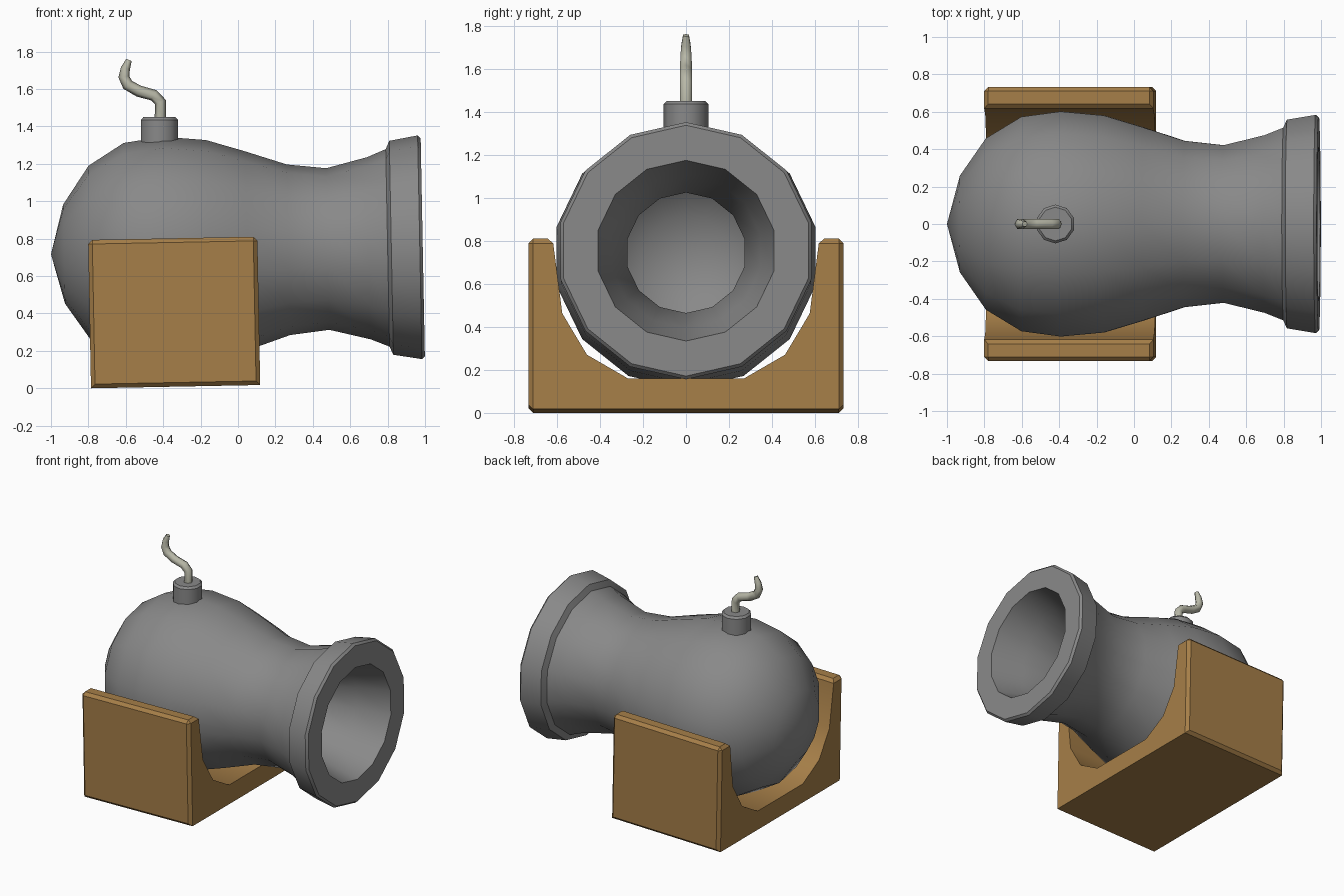
import bpy, bmesh
from math import radians, cos, sin, pi

if "Cube" in bpy.data.objects:
    bpy.data.objects.remove(bpy.data.objects["Cube"])

TILT = radians(1.1)          # whole model leans slightly muzzle-up
PIVOT = (0, 0, 0.735)


def material(name, rgb):
    m = bpy.data.materials.new(name)
    m.diffuse_color = (*rgb, 1)
    m.use_nodes = True
    m.node_tree.nodes["Principled BSDF"].inputs["Base Color"].default_value = m.diffuse_color
    return m


def finish(bm, name, mat, angle):
    bmesh.ops.recalc_face_normals(bm, faces=bm.faces)
    me = bpy.data.meshes.new(name)
    bm.to_mesh(me)
    bm.free()
    ob = bpy.data.objects.new(name, me)
    bpy.context.collection.objects.link(ob)
    me.materials.append(mat)
    bpy.ops.object.select_all(action='DESELECT')
    bpy.context.view_layer.objects.active = ob
    ob.select_set(True)
    bpy.ops.object.shade_smooth_by_angle(angle=radians(angle))
    return ob


def lathe(name, profile, sides, mat, angle):
    """Revolve (height, radius) points around local z."""
    bm = bmesh.new()
    rings = [[bm.verts.new((r * cos(2 * pi * i / sides), r * sin(2 * pi * i / sides), h))
              for i in range(sides)] if r else [bm.verts.new((0, 0, h))] * sides
             for h, r in profile]
    for a, b in zip(rings, rings[1:]):
        for i in range(sides):
            j = (i + 1) % sides
            bm.faces.new(list(dict.fromkeys((a[i], a[j], b[j], b[i]))))
    return finish(bm, name, mat, angle)


iron = material("iron", (0.25, 0.25, 0.25))
wood = material("wood", (0.38, 0.21, 0.065))
cord = material("cord", (0.48, 0.48, 0.39))

# Barrel: rounded breech, waist, flared muzzle lip, then the hollow inside
outer = [(-1.0, 0), (-0.93, 0.265), (-0.79, 0.47), (-0.6, 0.588), (-0.39, 0.617),
         (-0.16, 0.595), (0.05, 0.53), (0.27, 0.456), (0.48, 0.432), (0.7, 0.487), (0.8, 0.528),
         (0.82, 0.572), (0.972, 0.598), (0.988, 0.583)]
inner = [(0.988, 0.42), (0.75, 0.355), (0.48, 0.28), (0.27, 0.305), (-0.16, 0.445),
         (-0.39, 0.467), (-0.58, 0.44), (-0.71, 0.35), (-0.81, 0.2), (-0.85, 0)]
barrel = lathe("barrel", outer + inner, 14, iron, 35)
barrel.location = PIVOT
barrel.rotation_euler = (0, pi / 2 - TILT, 0)

# Fuse socket on top of the breech
socket = lathe("fuse_socket", [(1.28, 0), (1.28, 0.104), (1.435, 0.104), (1.45, 0.09), (1.45, 0)],
               10, iron, 40)
socket.location.x = -0.42
socket.rotation_euler.z = pi / 2

# Curly fuse, thinner at the tip
path = [(-0.415, 1.43, 1), (-0.415, 1.53, 1), (-0.45, 1.566, 1), (-0.53, 1.588, 1),
        (-0.59, 1.622, 1), (-0.61, 1.665, 0.95), (-0.602, 1.71, 0.8), (-0.583, 1.755, 0.5)]
cu = bpy.data.curves.new("fuse", 'CURVE')
cu.dimensions = '3D'
cu.bevel_depth = 0.031
cu.bevel_resolution = 1
cu.use_fill_caps = True
sp = cu.splines.new('POLY')
sp.points.add(len(path) - 1)
for p, (x, z, r) in zip(sp.points, path):
    p.co = (x, 0, z, 1)
    p.radius = r
sp.use_smooth = True
cu.materials.append(cord)
bpy.context.collection.objects.link(bpy.data.objects.new("fuse", cu))

# Wooden cradle: U-shaped section extruded along the barrel
W, TOP, BOT, X0, X1 = 0.733, 0.073, -0.72, -0.8, 0.105
half = [(W, BOT), (W, TOP), (0.62, TOP), (0.575, -0.275), (0.46, -0.467), (0.27, -0.577)]
section = half + [(-y, z) for y, z in reversed(half)]
bm = bmesh.new()
face = bm.faces.new([bm.verts.new((X0, y, z)) for y, z in section])
ext = bmesh.ops.extrude_face_region(bm, geom=[face])
bmesh.ops.translate(bm, vec=(X1 - X0, 0, 0),
                    verts=[v for v in ext["geom"] if isinstance(v, bmesh.types.BMVert)])
# soften the outer side and rim edges
soft = []
for e in bm.edges:
    a, b = (v.co for v in e.verts)
    side = min(abs(a.y), abs(b.y)) > W - 0.01 and a.y * b.y > 0
    rim = min(a.z, b.z) > TOP - 0.01
    if side or rim:
        soft.append(e)
bmesh.ops.bevel(bm, geom=soft, offset=0.022, segments=1, affect='EDGES', clamp_overlap=True)
cradle = finish(bm, "cradle", wood, 32)
cradle.location = PIVOT
cradle.rotation_euler = (0, -TILT, 0)
